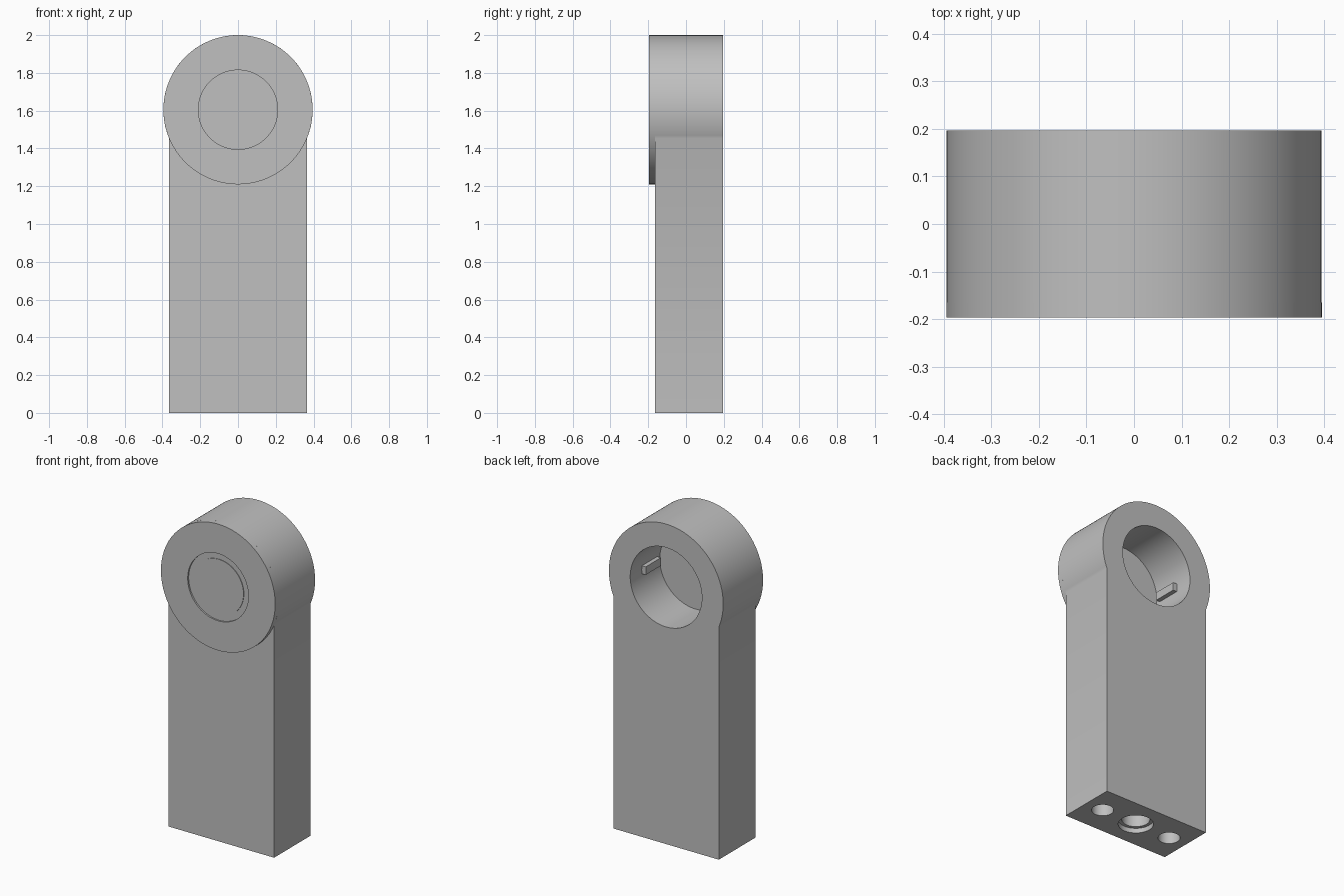
import bpy, bmesh, math
from mathutils import Matrix, Vector

if "Cube" in bpy.data.objects:
    bpy.data.objects.remove(bpy.data.objects["Cube"])

R, ZC = 0.395, 1.605            # hub radius and height of its centre
HALF_W = 0.365                  # half width of the arm
Y_FRONT, Y_ARM, Y_BACK = -0.197, -0.165, 0.197
Y_FLOOR = -0.095                # floor of the blind bore
Y_MID = (Y_ARM + Y_BACK) / 2
SEG = 96

grey = bpy.data.materials.new("plain grey")
grey.diffuse_color = (0.527, 0.527, 0.527, 1)
grey.use_nodes = True
grey.node_tree.nodes["Principled BSDF"].inputs["Base Color"].default_value = grey.diffuse_color


def add_object(name, bm):
    bmesh.ops.recalc_face_normals(bm, faces=bm.faces)
    mesh = bpy.data.meshes.new(name)
    bm.to_mesh(mesh)
    bm.free()
    mesh.materials.append(grey)
    obj = bpy.data.objects.new(name, mesh)
    bpy.context.collection.objects.link(obj)
    return obj


def cylinder(name, radius, start, end):
    """Solid cylinder between two points."""
    a, b = Vector(start), Vector(end)
    rot = (b - a).to_track_quat('Z', 'Y').to_matrix().to_4x4()
    bm = bmesh.new()
    bmesh.ops.create_cone(bm, cap_ends=True, segments=SEG, radius1=radius, radius2=radius,
                          depth=(b - a).length, matrix=Matrix.Translation((a + b) / 2) @ rot)
    return add_object(name, bm)


def smooth(obj):
    bpy.ops.object.select_all(action='DESELECT')
    obj.select_set(True)
    bpy.context.view_layer.objects.active = obj
    bpy.ops.object.shade_smooth_by_angle(angle=math.radians(30))


# Arm and hub as one keyhole-shaped outline, extruded front to back
start = -math.acos(HALF_W / R)
sweep = math.pi - 2 * start
outline = [(-HALF_W, 0), (HALF_W, 0)]
for i in range(SEG + 1):
    a = start + sweep * i / SEG
    outline.append((R * math.cos(a), ZC + R * math.sin(a)))
bm = bmesh.new()
face = bm.faces.new([bm.verts.new((x, Y_ARM, z)) for x, z in outline])
ext = bmesh.ops.extrude_face_region(bm, geom=[face])
moved = [v for v in ext["geom"] if isinstance(v, bmesh.types.BMVert)]
bmesh.ops.translate(bm, verts=moved, vec=(0, Y_BACK - Y_ARM, 0))
body = add_object("arm_body", bm)

# Blind bore in the back, and holes in the underside
cutters = [
    cylinder("bore_cutter", 0.248, (0, Y_FLOOR, ZC), (0, 0.3, ZC)),
    cylinder("counterbore_cutter", 0.10, (0, Y_MID, -0.1), (0, Y_MID, 0.03)),
    cylinder("centre_hole_cutter", 0.08, (0, Y_MID, -0.12), (0, Y_MID, 0.3)),
]
for side in (-1, 1):
    x = side * 0.245
    cutters.append(cylinder("side_hole_cutter", 0.0625, (x, Y_MID, -0.1), (x, Y_MID, 0.3)))
for cutter in cutters:
    cutter.hide_render = True
    mod = body.modifiers.new("cut", 'BOOLEAN')
    mod.operation = 'DIFFERENCE'
    mod.solver = 'EXACT'
    mod.object = cutter
deps = bpy.context.evaluated_depsgraph_get()
cut_mesh = bpy.data.meshes.new_from_object(body.evaluated_get(deps))
body.modifiers.clear()
body.data = cut_mesh
for cutter in cutters:
    bpy.data.objects.remove(cutter)
smooth(body)

# Raised front disc with a shallow ringed recess, lathed about the hub axis
profile = [(R, Y_ARM), (R, Y_FRONT), (0.21, Y_FRONT), (0.21, Y_FRONT + 0.01),
           (0.172, Y_FRONT + 0.01), (0.172, Y_FRONT + 0.006), (0, Y_FRONT + 0.006)]
bm = bmesh.new()
verts = [bm.verts.new((r, y, ZC)) for r, y in profile]
edges = [bm.edges.new(pair) for pair in zip(verts, verts[1:])]
bmesh.ops.spin(bm, geom=verts + edges, cent=(0, 0, ZC), axis=(0, 1, 0),
               angle=2 * math.pi, steps=SEG)
bmesh.ops.remove_doubles(bm, verts=bm.verts, dist=1e-5)
# close the disc behind so it is solid
bmesh.ops.holes_fill(bm, edges=[e for e in bm.edges if e.is_boundary], sides=0)
smooth(add_object("front_disc", bm))

# Two small locating keys on the bore wall
for side, label in ((-1, "left"), (1, "right")):
    bm = bmesh.new()
    bmesh.ops.create_cube(bm, size=1, matrix=Matrix.Translation((side * 0.238, 0.008, ZC))
                          @ Matrix.Diagonal((0.036, 0.15, 0.05, 1)))
    add_object(label + "_bore_key", bm)
